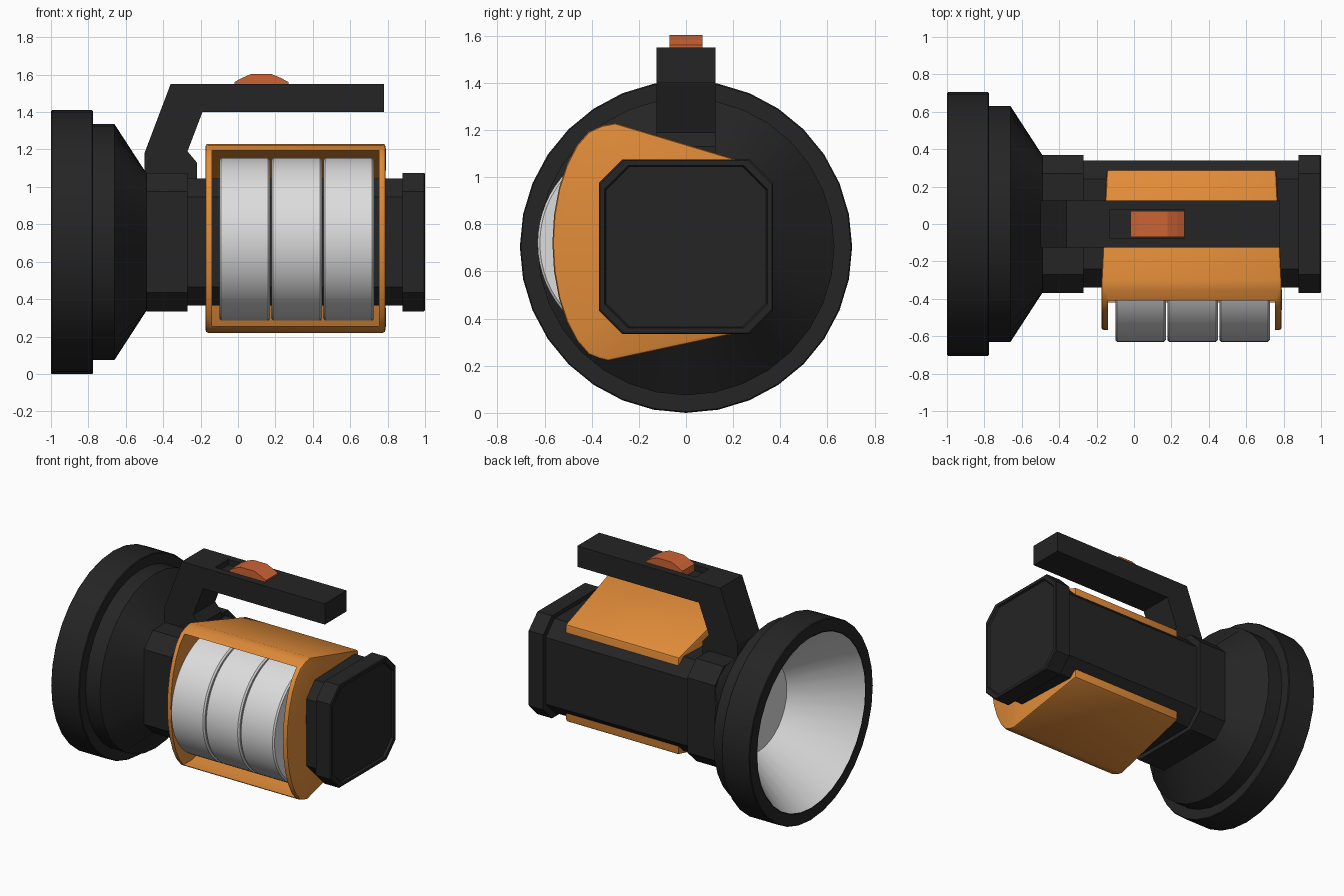
import bpy, bmesh, math
from mathutils import Vector

cube = bpy.data.objects.get("Cube")
if cube:
    bpy.data.objects.remove(cube, do_unlink=True)

CZ = 0.705  # height of the lamp axis


def material(name, rgb):
    m = bpy.data.materials.new(name)
    m.use_nodes = True
    m.diffuse_color = (*rgb, 1)
    m.node_tree.nodes["Principled BSDF"].inputs["Base Color"].default_value = (*rgb, 1)
    return m


BLACK = material("black plastic", (0.018, 0.018, 0.018))
ORANGE = material("orange plastic", (0.75, 0.26, 0.04))
RED = material("red orange switch", (0.61, 0.125, 0.035))
GREY = material("light grey", (0.72, 0.72, 0.72))


def finish(name, bm, mat):
    bmesh.ops.recalc_face_normals(bm, faces=bm.faces)
    mesh = bpy.data.meshes.new(name)
    bm.to_mesh(mesh)
    bm.free()
    mesh.materials.append(mat)
    obj = bpy.data.objects.new(name, mesh)
    bpy.context.collection.objects.link(obj)
    return obj


def activate(obj):
    bpy.ops.object.select_all(action="DESELECT")
    obj.select_set(True)
    bpy.context.view_layer.objects.active = obj


def smooth(obj, degrees=30):
    activate(obj)
    bpy.ops.object.shade_smooth_by_angle(angle=math.radians(degrees))


def apply_modifiers(obj):
    activate(obj)
    for mod in list(obj.modifiers):
        bpy.ops.object.modifier_apply(modifier=mod.name)


def bevel(obj, width, segments=2):
    mod = obj.modifiers.new("bevel", "BEVEL")
    mod.width, mod.segments = width, segments
    mod.limit_method = "ANGLE"
    mod.angle_limit = math.radians(35)
    apply_modifiers(obj)


def cut(obj, cutter):
    cutter.hide_render = True
    mod = obj.modifiers.new("cut", "BOOLEAN")
    mod.operation, mod.solver, mod.object = "DIFFERENCE", "EXACT", cutter
    apply_modifiers(obj)
    bpy.data.objects.remove(cutter, do_unlink=True)


def circle(x, r, n=32, y=0, z=CZ):
    return [Vector((x, y + r * math.cos(math.tau * i / n), z + r * math.sin(math.tau * i / n)))
            for i in range(n)]


def octagon(x, h, c=0.1):
    k = h - c
    pts = [(h, -k), (h, k), (k, h), (-k, h), (-h, k), (-h, -k), (-k, -h), (k, -h)]
    return [Vector((x, a, CZ + b)) for a, b in pts]


def squared(x, h, c=0.1, n=32):
    """Round ring pressed onto the chamfered square outline."""
    ring = []
    for i in range(n):
        a, b = math.cos(math.tau * i / n), math.sin(math.tau * i / n)
        r = min(h / max(abs(a), abs(b)), (2 * h - c) / (abs(a) + abs(b)))
        ring.append(Vector((x, r * a, CZ + r * b)))
    return ring


def loft(name, rings, mat, start=True, end=True):
    bm = bmesh.new()
    loops = [[bm.verts.new(p) for p in ring] for ring in rings]
    n = len(loops[0])
    for a, b in zip(loops, loops[1:]):
        for i in range(n):
            j = (i + 1) % n
            bm.faces.new((a[i], a[j], b[j], b[i]))
    if start:
        bm.faces.new(loops[0])
    if end:
        bm.faces.new(loops[-1])
    return finish(name, bm, mat)


def prism(name, pts, axis, lo, hi, mat):
    """Extrude a flat outline along x (y, z points) or along y (x, z points)."""
    def ring(t):
        return [Vector((t, a, b)) if axis == "x" else Vector((a, t, b)) for a, b in pts]
    return loft(name, [ring(lo), ring(hi)], mat)


# Lamp head: stepped rim, then a cone blending into the squared collar
head = loft("lamp_head", [circle(-0.57, 0.32), circle(-1, 0.62), circle(-1, 0.7),
                          circle(-0.995, 0.705), circle(-0.78, 0.705), circle(-0.775, 0.7),
                          circle(-0.775, 0.63), circle(-0.66, 0.63), squared(-0.49, 0.368)], BLACK)
smooth(head, 20)

# Reflector bowl, lying just in front of the head's inner wall
reflector = loft("reflector", [circle(-0.999, 0.615), circle(-0.58, 0.32)], GREY, start=False)
bm = bmesh.new()
bm.from_mesh(reflector.data)
bmesh.ops.recalc_face_normals(bm, faces=bm.faces)
if max(bm.faces, key=lambda f: len(f.verts)).normal.x > 0:
    bmesh.ops.reverse_faces(bm, faces=bm.faces)
bm.to_mesh(reflector.data)
bm.free()
smooth(reflector)

# Collar, body and recessed end cap
loft("collar", [octagon(-0.49, 0.37), octagon(-0.27, 0.37)], BLACK)
loft("body", [octagon(-0.3, 0.34), octagon(0.9, 0.34)], BLACK)
loft("end_cap", [octagon(0.88, 0.37), octagon(0.995, 0.37), octagon(1, 0.365),
                 octagon(1, 0.345), octagon(0.985, 0.34)], BLACK)

# Carrying handle with a slot for the switch
handle = prism("handle", [(-0.5, 1.0), (-0.5, 1.18), (-0.36, 1.55), (0.78, 1.55), (0.78, 1.4),
                          (-0.19, 1.4), (-0.27, 1.19), (-0.22, 1.13), (-0.22, 1.0)],
               "y", -0.125, 0.125, BLACK)
cut(handle, prism("slot_cutter", [(-0.13, 1.51), (0.27, 1.51), (0.27, 1.7), (-0.13, 1.7)],
                  "y", -0.075, 0.075, BLACK))

# Sliding switch with an arched top
prism("switch", [(-0.02, 1.505), (-0.02, 1.56), (0.02, 1.582), (0.07, 1.603), (0.18, 1.603),
                 (0.23, 1.582), (0.27, 1.56), (0.27, 1.505)], "y", -0.07, 0.07, RED)

# Orange housing: bulging cheeks, tapered towards the back, hollowed from the front
outline = [(0.29, 1.053), (-0.3, 1.23), (-0.355, 1.22)]
for i in range(1, 12):
    t = math.radians(90 - 15 * i)
    outline.append((-0.36 - 0.207 * math.cos(t), 0.72 + 0.5 * math.sin(t) * (1 - 0.08 * math.cos(t))))
outline += [(-0.365, 0.228), (-0.33, 0.22), (0.29, 0.353)]
housing = prism("housing", outline, "x", -0.175, 0.79, ORANGE)
MID = 0.3075
for v in housing.data.vertices:
    taper = max(0, v.co.y + 0.3) * 0.05
    v.co.x -= math.copysign(taper, v.co.x - MID)
bevel(housing, 0.015)
cut(housing, prism("cavity_cutter", [(0.27, 1.02), (-0.3, 1.195), (-0.9, 1.195), (-0.9, 0.255),
                                     (-0.33, 0.255), (0.27, 0.385)], "x", -0.14, 0.755, ORANGE))
smooth(housing)

# Three rolls side by side
for i in range(3):
    x = -0.1 + 0.278 * i
    spec = [(0, 0.425), (0.01, 0.435), (0.26, 0.435), (0.27, 0.425)]
    roll = loft(f"roll_{i + 1}", [circle(x + dx, r, 64, -0.195, 0.72) for dx, r in spec], GREY)
    smooth(roll)
